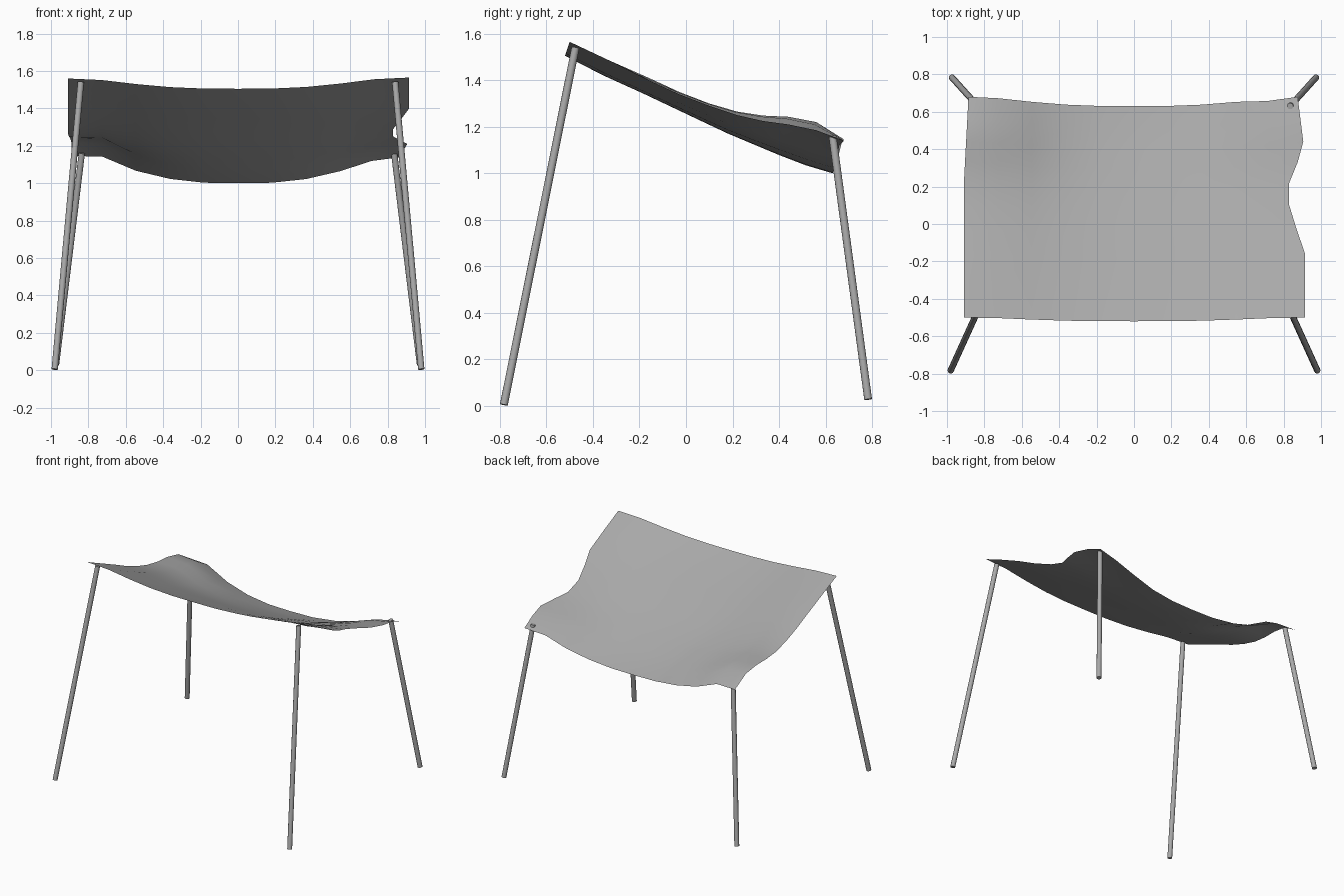
import bpy, bmesh
from mathutils import Vector

cube = bpy.data.objects.get("Cube")
if cube:
    bpy.data.objects.remove(cube)


def material(name, value):
    m = bpy.data.materials.new(name)
    m.use_nodes = True
    color = (value, value, value, 1)
    m.diffuse_color = color
    m.node_tree.nodes["Principled BSDF"].inputs["Base Color"].default_value = color
    return m


def finish(bm, name, mat):
    mesh = bpy.data.meshes.new(name)
    bm.to_mesh(mesh)
    bm.free()
    obj = bpy.data.objects.new(name, mesh)
    bpy.context.collection.objects.link(obj)
    mesh.materials.append(mat)
    bpy.ops.object.select_all(action="DESELECT")
    obj.select_set(True)
    bpy.context.view_layer.objects.active = obj
    bpy.ops.object.shade_smooth_by_angle(angle=0.8)
    return obj


cloth_grey = material("cloth_grey", 0.4)
pole_grey = material("pole_grey", 0.4)

# Canopy rows, front to back: y, right-hand x, z at left edge, middle, right edge
rows = [
    (-.50, .915, 1.56, 1.505, 1.565), (-.33, .915, 1.485, 1.42, 1.485),
    (-.16, .915, 1.41, 1.345, 1.40), (-.03, .87, 1.35, 1.285, 1.34),
    (.10, .83, 1.30, 1.225, 1.29), (.22, .83, 1.265, 1.17, 1.25),
    (.33, .875, 1.248, 1.125, 1.225), (.44, .905, 1.243, 1.08, 1.21),
    (.56, .89, 1.22, 1.035, 1.185), (.68, .875, 1.145, 1.0, 1.14),
]
# How far each column follows its edge instead of the sagging middle
follow = [0, .02, .16, .46, .85, 1]

bm = bmesh.new()
grid = []
for y, right_x, z_low, z_mid, z_high in rows:
    t = (y + .5) / 1.18
    line = []
    for i in range(-5, 6):
        u, w = i / 5, follow[abs(i)]
        x = .91 * u + {5: 1, 4: .4}.get(i, 0) * (right_x - .91)
        if i == -5:
            x += .025 * max(0, t - .6) / .4
        z = z_mid + w * ((z_high if i > 0 else z_low) - z_mid)
        if i == -4:
            z += .02 * t
        sag_y = (1 - w) * (-.02 * (1 - t) - .05 * t)
        if i == 4:
            sag_y -= .015 * t
        line.append(bm.verts.new((x, y + sag_y, z)))
    grid.append(line)
for a, b in zip(grid, grid[1:]):
    for i in range(len(a) - 1):
        bm.faces.new((a[i], a[i + 1], b[i + 1], b[i]))
finish(bm, "canopy_cloth", cloth_grey)


# Poles leaning inwards from the ground to the canopy corners
def pole(name, foot, top, radius=.017):
    foot, top = Vector(foot), Vector(top)
    axis = top - foot
    bm = bmesh.new()
    bmesh.ops.create_cone(bm, cap_ends=True, segments=12, radius1=radius,
                          radius2=radius, depth=axis.length)
    bm.transform(axis.to_track_quat("Z", "Y").to_matrix().to_4x4())
    bmesh.ops.translate(bm, vec=(foot + top) / 2, verts=bm.verts)
    finish(bm, name, pole_grey)


for side, s in (("left", 1), ("right", -1)):
    pole("front_pole_" + side, (s * .98, -.783, .005), (s * .84, -.475, 1.54))
    pole("back_pole_" + side, (s * .973, .783, .028), (s * .835, .63, 1.16))
